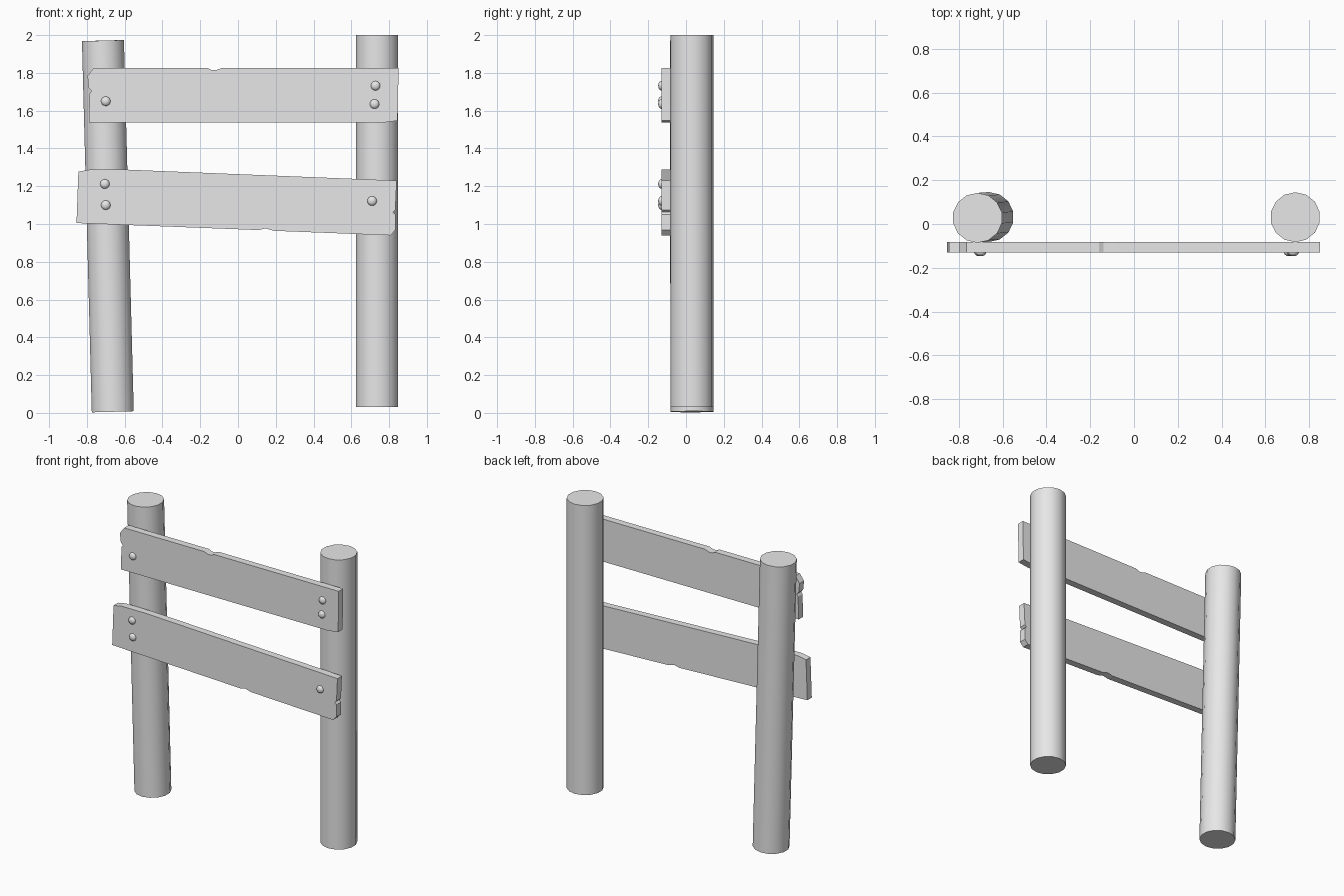
import bpy
import bmesh
import math
from mathutils import Vector

default_cube = bpy.data.objects.get("Cube")
if default_cube:
    bpy.data.objects.remove(default_cube, do_unlink=True)

# One plain grey for the whole fence
grey = bpy.data.materials.new("plain_grey")
grey.use_nodes = True
grey.diffuse_color = (0.8, 0.8, 0.8, 1)
grey.node_tree.nodes["Principled BSDF"].inputs["Base Color"].default_value = (0.8, 0.8, 0.8, 1)

POST_RADIUS = 0.114
PLANK_FRONT, PLANK_BACK = -0.131, -0.083


def finish(name, bm, smooth):
    """Turn a bmesh into a named object with the shared material."""
    bmesh.ops.recalc_face_normals(bm, faces=bm.faces)
    mesh = bpy.data.meshes.new(name)
    bm.to_mesh(mesh)
    bm.free()
    mesh.materials.append(grey)
    obj = bpy.data.objects.new(name, mesh)
    bpy.context.collection.objects.link(obj)
    if smooth:
        bpy.ops.object.select_all(action="DESELECT")
        obj.select_set(True)
        bpy.context.view_layer.objects.active = obj
        bpy.ops.object.shade_smooth_by_angle(angle=math.radians(40))
    return obj


def add_post(name, bottom, top):
    """Round post running between two points, ends square to its axis."""
    bottom, top = Vector(bottom), Vector(top)
    axis = top - bottom
    bm = bmesh.new()
    bmesh.ops.create_cone(bm, cap_ends=True, segments=14, radius1=POST_RADIUS,
                          radius2=POST_RADIUS, depth=axis.length)
    obj = finish(name, bm, smooth=True)
    obj.location = (bottom + top) / 2
    obj.rotation_euler = Vector((0, 0, 1)).rotation_difference(axis).to_euler()


def add_plank(name, outline):
    """Board cut to a worn outline in x and z, given thickness along y."""
    bm = bmesh.new()
    face = bm.faces.new([bm.verts.new((x, PLANK_FRONT, z)) for x, z in outline])
    extruded = bmesh.ops.extrude_face_region(bm, geom=[face], use_keep_orig=True)
    moved = [v for v in extruded["geom"] if isinstance(v, bmesh.types.BMVert)]
    bmesh.ops.translate(bm, verts=moved, vec=(0, PLANK_BACK - PLANK_FRONT, 0))
    finish(name, bm, smooth=False)


def add_nail(name, x, z):
    """Domed nail head, half sunk in the plank."""
    bm = bmesh.new()
    bmesh.ops.create_uvsphere(bm, u_segments=12, v_segments=8, radius=0.025)
    bmesh.ops.scale(bm, verts=bm.verts, vec=(1, 0.65, 1))
    obj = finish(name, bm, smooth=True)
    obj.location = (x, PLANK_FRONT, z)


# Posts: one upright, one leaning outward
add_post("left_post", (0.737, 0.031, 0.03), (0.737, 0.031, 2))
add_post("right_post", (-0.663, 0.032, 0.006), (-0.715, 0.028, 1.971))

# Planks with chipped edges and clipped corners
add_plank("upper_plank", [
    (-0.765, 1.826), (-0.16, 1.826), (-0.14, 1.815), (-0.115, 1.815),
    (-0.085, 1.826), (0.85, 1.826), (0.845, 1.547), (0.77, 1.537),
    (-0.79, 1.537), (-0.785, 1.69), (-0.775, 1.705), (-0.79, 1.72),
    (-0.797, 1.783)])
add_plank("lower_plank", [
    (-0.845, 1.277), (-0.785, 1.288), (-0.6, 1.288), (0.84, 1.23),
    (0.833, 1.075), (0.82, 1.063), (0.833, 1.05), (0.833, 0.968),
    (0.807, 0.94), (0.19, 0.964), (0.145, 0.977), (0.11, 0.968),
    (-0.855, 1.005)])

# Nail heads at the plank ends
nails = {
    "upper_right_nail": (-0.7, 1.65),
    "upper_left_top_nail": (0.728, 1.732),
    "upper_left_bottom_nail": (0.723, 1.635),
    "lower_right_top_nail": (-0.705, 1.212),
    "lower_right_bottom_nail": (-0.7, 1.1),
    "lower_left_nail": (0.71, 1.122),
}
for nail_name, (nail_x, nail_z) in nails.items():
    add_nail(nail_name, nail_x, nail_z)
